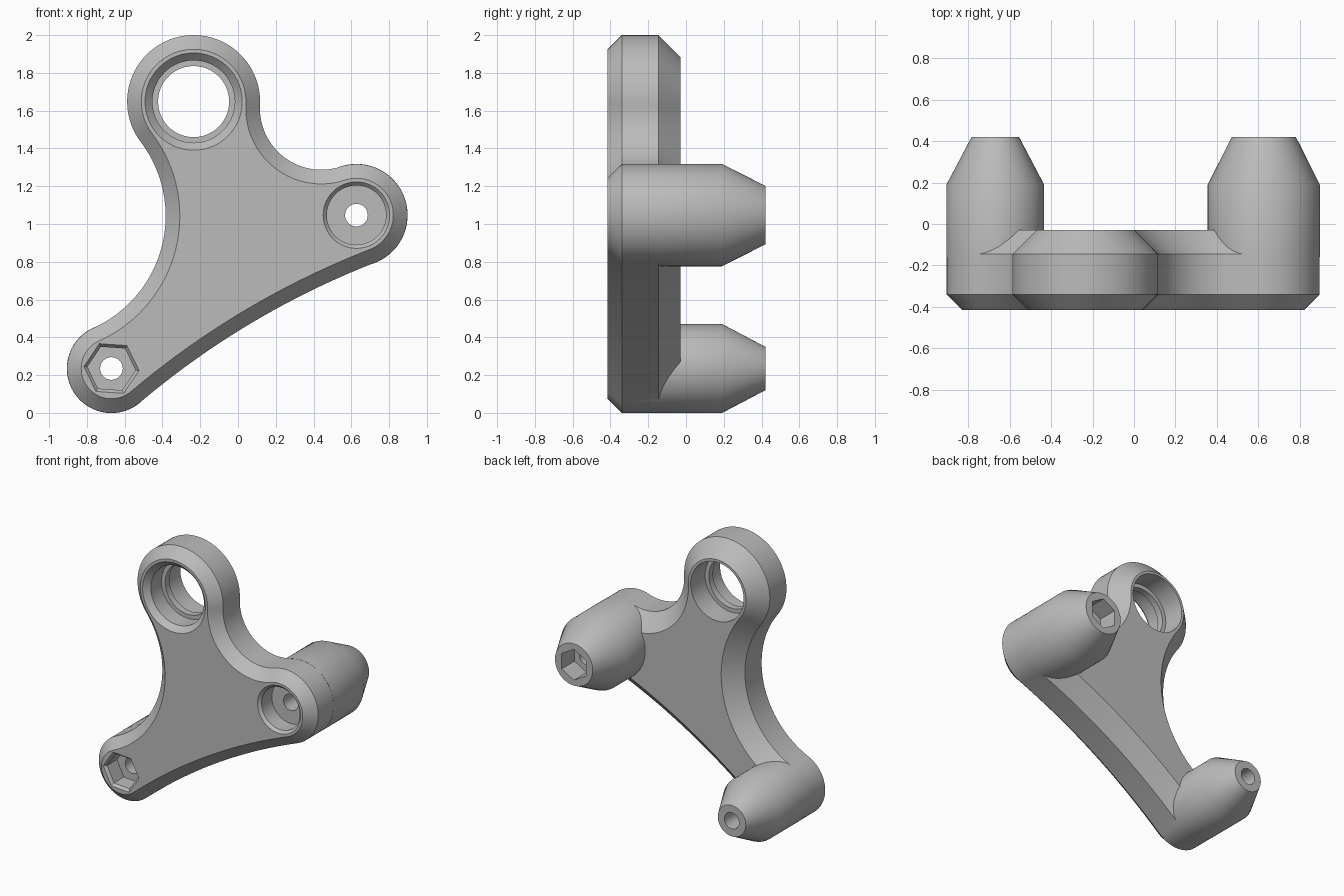
import bpy
import bmesh
import math
from mathutils import Vector

if "Cube" in bpy.data.objects:
    bpy.data.objects.remove(bpy.data.objects["Cube"], do_unlink=True)

grey = bpy.data.materials.new("plain grey")
grey.use_nodes = True
grey.diffuse_color = (0.5, 0.5, 0.5, 1)
grey.node_tree.nodes["Principled BSDF"].inputs["Base Color"].default_value = (0.5, 0.5, 0.5, 1)

# Eyes of the bracket, as (x, z) centre and radius, and the fillets joining them in turn
TOP = (Vector((-0.235, 1.648)), 0.352)
LOW = (Vector((-0.67, 0.235)), 0.235)
SIDE = (Vector((0.627, 1.047)), 0.27)
EYES = [TOP, LOW, SIDE]
FILLETS = [0.65, 4.4, 0.325]
FRONT, BACK, END = -0.415, -0.03, 0.42


def loft(name, rings):
    """Solid through rings of equal point count, capped at both ends."""
    bm = bmesh.new()
    loops = [[bm.verts.new(p) for p in ring] for ring in rings]
    for a, b in zip(loops, loops[1:]):
        for i in range(len(a)):
            j = (i + 1) % len(a)
            bm.faces.new((a[i], a[j], b[j], b[i]))
    bm.faces.new(loops[0])
    bm.faces.new(loops[-1])
    bmesh.ops.recalc_face_normals(bm, faces=bm.faces)
    mesh = bpy.data.meshes.new(name)
    bm.to_mesh(mesh)
    bm.free()
    mesh.materials.append(grey)
    obj = bpy.data.objects.new(name, mesh)
    bpy.context.collection.objects.link(obj)
    return obj


def turned(name, centre, profile, sides=72, phase=0.0):
    """Solid along y from (y, radius) pairs."""
    turns = [phase + math.tau * i / sides for i in range(sides)]
    return loft(name, [[(centre.x + r * math.cos(a), y, centre.y + r * math.sin(a))
                        for a in turns] for y, r in profile])


def angle(v):
    return math.atan2(v.y, v.x)


def arc(centre, radius, start, end, steps):
    return [centre + radius * Vector((math.cos(t), math.sin(t)))
            for t in (start + (end - start) * i / steps for i in range(steps))]


def outline(inset):
    """Rounded eyes joined by tangent concave arcs, moved inward by inset."""
    centres = []
    for i, r in enumerate(FILLETS):
        (a, ra), (b, rb) = EYES[i], EYES[(i + 1) % 3]
        d = (b - a).length
        u = (b - a) / d
        along = ((ra + r) ** 2 - (rb + r) ** 2 + d * d) / (2 * d)
        out = math.sqrt((ra + r) ** 2 - along ** 2)
        centres.append(a + u * along + Vector((u.y, -u.x)) * out)
    points = []
    for i, r in enumerate(FILLETS):
        a, ra = EYES[i]
        b = EYES[(i + 1) % 3][0]
        c = centres[i]
        start, end = angle(centres[i - 1] - a), angle(c - a)
        points += arc(a, ra - inset, start, start + (end - start) % math.tau, 48)
        start, end = angle(a - c), angle(b - c)
        points += arc(c, r + inset, start, start - (start - end) % math.tau, 32)
    return points


def combine(target, tool, operation):
    mod = target.modifiers.new("combine", "BOOLEAN")
    mod.operation = operation
    mod.solver = "EXACT"
    mod.object = tool
    bpy.context.view_layer.objects.active = target
    bpy.ops.object.modifier_apply(modifier=mod.name)
    bpy.data.objects.remove(tool, do_unlink=True)


# Chamfered plate
bracket = loft("bracket", [[(p.x, y, p.y) for p in outline(inset)] for y, inset in
                           [(FRONT, 0.075), (-0.34, 0), (-0.145, 0), (BACK, 0.115)]])

# Tapered bosses on the back
for name, (centre, r), tip in (("low_boss", LOW, 0.115), ("side_boss", SIDE, 0.155)):
    boss = turned(name, centre, [(-0.16, r + 0.001), (0.19, r + 0.001), (END, tip)], 96)
    combine(bracket, boss, "UNION")

# Bearing bore with an inner lip
cutters = [turned("bearing_bore", TOP[0], [
    (FRONT - 0.02, 0.277), (FRONT + 0.04, 0.218), (-0.25, 0.218), (-0.25, 0.188),
    (-0.2, 0.188), (-0.2, 0.218), (0.05, 0.218)], 96)]

# Screw recess, nut pockets and through holes
cutters.append(turned("screw_recess", SIDE[0], [
    (FRONT - 0.02, 0.195), (FRONT + 0.02, 0.157), (-0.275, 0.157)]))
cutters.append(turned("front_nut_pocket", LOW[0], [
    (FRONT - 0.02, 0.165), (FRONT + 0.02, 0.128), (-0.28, 0.128)], 6, math.radians(-4)))
cutters.append(turned("back_nut_pocket", SIDE[0], [
    (0.27, 0.115), (END + 0.05, 0.115)], 6, math.radians(30)))
for centre, r in (LOW, SIDE):
    cutters.append(turned("screw_hole", centre, [(-0.6, 0.06), (0.6, 0.06)], 48))

for cutter in cutters:
    combine(bracket, cutter, "DIFFERENCE")

# Smooth rounds with crisp edges
bpy.ops.object.select_all(action="DESELECT")
bracket.select_set(True)
bpy.context.view_layer.objects.active = bracket
bpy.ops.object.shade_smooth_by_angle(angle=math.radians(30))
